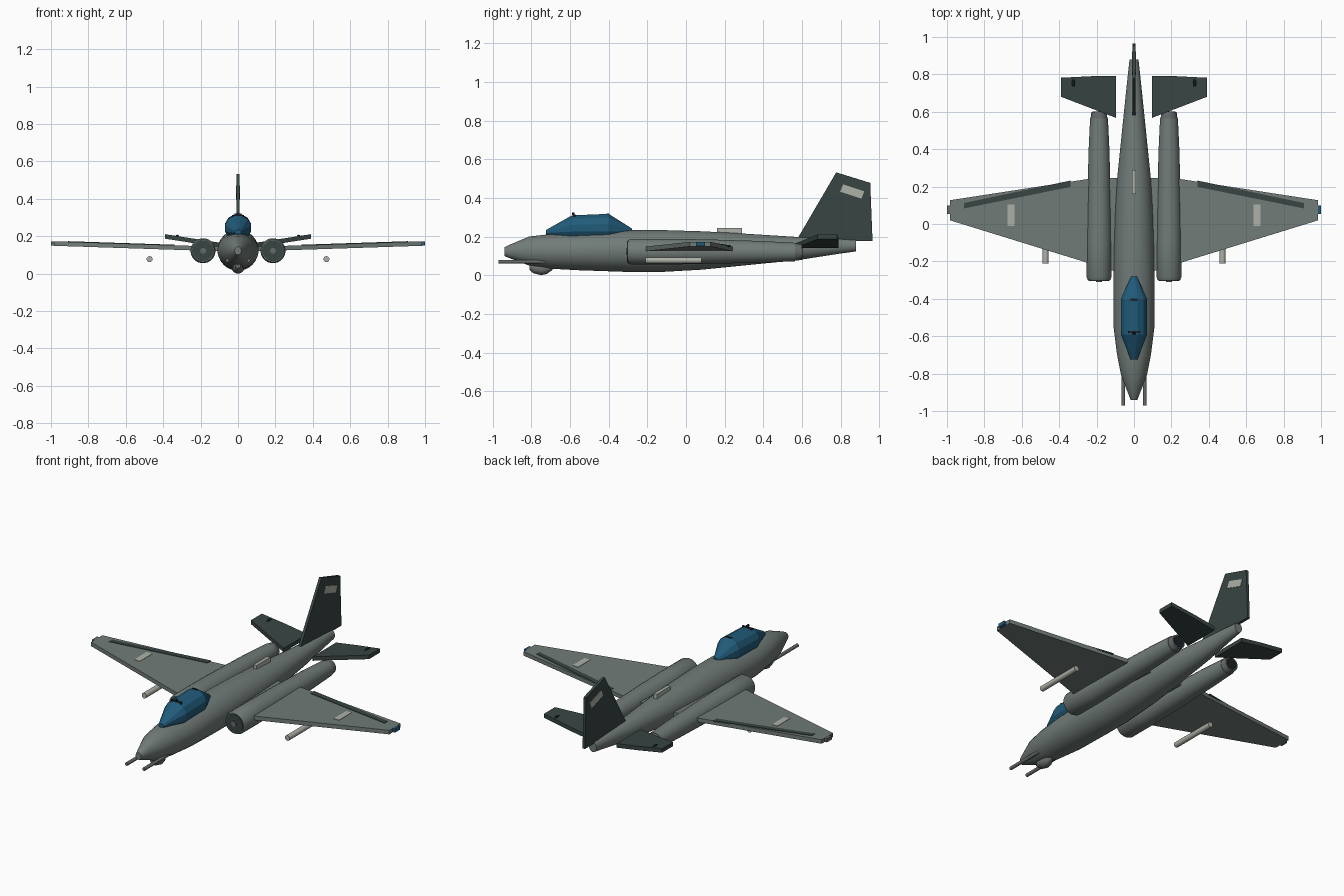
import bpy, bmesh, math
from mathutils import Vector

if "Cube" in bpy.data.objects:
    bpy.data.objects.remove(bpy.data.objects["Cube"])


def material(name, rgb):
    m = bpy.data.materials.new(name)
    m.diffuse_color = (*rgb, 1)
    m.use_nodes = True
    m.node_tree.nodes["Principled BSDF"].inputs["Base Color"].default_value = m.diffuse_color
    return m


GREY = material("grey green", (0.165, 0.2, 0.187))
DARK = material("dark green grey", (0.04, 0.06, 0.057))
BLUE = material("canopy blue", (0.015, 0.105, 0.195))
LIGHT = material("light grey", (0.42, 0.44, 0.39))
GUN = material("gun grey", (0.13, 0.145, 0.14))
BLACK = material("near black", (0.01, 0.015, 0.018))


def finish(name, bm, mat, smooth=None):
    bmesh.ops.recalc_face_normals(bm, faces=bm.faces)
    me = bpy.data.meshes.new(name)
    bm.to_mesh(me)
    bm.free()
    me.materials.append(mat)
    ob = bpy.data.objects.new(name, me)
    bpy.context.collection.objects.link(ob)
    if smooth:
        bpy.ops.object.select_all(action='DESELECT')
        bpy.context.view_layer.objects.active = ob
        ob.select_set(True)
        bpy.ops.object.shade_smooth_by_angle(angle=math.radians(smooth))
    return ob


def loft(name, stations, mat, sides=24, x=0.0, smooth=35):
    """Elliptical sections along y: (y, centre z, half width, half height)."""
    bm = bmesh.new()
    rings = []
    for y, z, rx, rz in stations:
        angles = [2 * math.pi * (i + 0.5) / sides for i in range(sides)]
        rings.append([bm.verts.new((x + rx * math.cos(a), y, z + rz * math.sin(a)))
                      for a in angles])
    for a, b in zip(rings, rings[1:]):
        for i in range(sides):
            j = (i + 1) % sides
            bm.faces.new((a[i], a[j], b[j], b[i]))
    bm.faces.new(rings[0])
    bm.faces.new(rings[-1])
    return finish(name, bm, mat, smooth)


def slab(name, outline, offset, mat):
    """Solid from an outline of 3D points, thickened both ways along offset."""
    bm = bmesh.new()
    off = Vector(offset)
    a = [bm.verts.new(Vector(p) + off) for p in outline]
    b = [bm.verts.new(Vector(p) - off) for p in outline]
    bm.faces.new(a)
    bm.faces.new(b[::-1])
    n = len(a)
    for i in range(n):
        j = (i + 1) % n
        bm.faces.new((a[i], a[j], b[j], b[i]))
    return finish(name, bm, mat)


def box(name, x, y, z, mat):
    """Box from (min, max) pairs."""
    zc, h = (z[0] + z[1]) / 2, (z[1] - z[0]) / 2
    return slab(name, [(x[0], y[0], zc), (x[1], y[0], zc),
                       (x[1], y[1], zc), (x[0], y[1], zc)], (0, 0, h), mat)


def rod(name, x, z, y0, y1, r, mat, sides=16):
    return loft(name, [(y0, z, r, r), (y1, z, r, r)], mat, sides, x)


def wing_z(x):
    return 0.128 + 0.033 * abs(x)


# Fuselage
loft("fuselage", [(-0.94, 0.122, 0.018, 0.022), (-0.92, 0.123, 0.026, 0.032),
                  (-0.81, 0.125, 0.069, 0.076), (-0.70, 0.123, 0.091, 0.090),
                  (-0.55, 0.122, 0.110, 0.097), (-0.32, 0.125, 0.110, 0.108),
                  (-0.15, 0.125, 0.109, 0.110), (0.08, 0.128, 0.101, 0.100),
                  (0.25, 0.132, 0.090, 0.087), (0.58, 0.138, 0.056, 0.060),
                  (0.80, 0.150, 0.033, 0.038), (0.88, 0.153, 0.024, 0.030)], GREY, 28)

# Canopy, with frame hoops
loft("canopy", [(-0.725, 0.222, 0.018, 0.012), (-0.59, 0.243, 0.073, 0.069),
                (-0.40, 0.246, 0.073, 0.074), (-0.28, 0.228, 0.015, 0.014)],
     BLUE, 12, smooth=20)
for name, y, top, w in (("front_frame", -0.578, 0.314, 0.032), ("rear_frame", -0.405, 0.320, 0.018)):
    box(name, (-w, w), (y - 0.006, y + 0.006), (top - 0.02, top), BLACK)
rod("canopy_knob", 0, 0.318, -0.59, -0.578, 0.008, BLACK, 8)

# Chin fairing
loft("chin_fairing", [(-0.81, 0.042, 0.014, 0.014), (-0.79, 0.034, 0.026, 0.024),
                      (-0.75, 0.027, 0.032, 0.027), (-0.72, 0.030, 0.026, 0.024),
                      (-0.69, 0.04, 0.010, 0.012)], GUN, 16, smooth=40)

# Spine aerial
box("spine_aerial", (-0.01, 0.01), (0.16, 0.29), (0.205, 0.245), LIGHT)

# Fin with a pale panel on each side
slab("fin", [(0, 0.57, 0.178), (0, 0.777, 0.532), (0, 0.953, 0.478), (0, 0.965, 0.176)],
     (0.008, 0, 0), DARK)
slab("fin_panels", [(0, 0.797, 0.432), (0, 0.813, 0.470), (0, 0.922, 0.434), (0, 0.908, 0.396)],
     (0.0105, 0, 0), LIGHT)

for s, side in ((1, "right"), (-1, "left")):
    # Wing half
    slab(side + "_wing", [(0, -0.285, wing_z(0)), (s * 0.25, -0.207, wing_z(0.25)),
                          (s * 0.985, 0.02, wing_z(0.985)), (s * 0.985, 0.127, wing_z(0.985)),
                          (s * 0.25, 0.24, wing_z(0.25)), (0, 0.25, wing_z(0))],
         (0, 0, 0.012), GREY)
    # Aileron strip and pale panel lying on the wing
    slab(side + "_aileron", [(s * x, y, wing_z(x) + 0.011) for x, y in
                             ((0.34, 0.198), (0.91, 0.083), (0.91, 0.112), (0.34, 0.232))],
         (0, 0, 0.004), DARK)
    slab(side + "_wing_panel", [(s * x, y, wing_z(x) + 0.011) for x, y in
                                ((0.64, -0.012), (0.677, -0.012), (0.677, 0.105), (0.64, 0.105))],
         (0, 0, 0.003), LIGHT)
    # Wing tip lamp
    box(side + "_tip_lamp", sorted((s * 0.97, s * 1.0)), (0.053, 0.098), (0.15, 0.172),
        BLUE if s > 0 else GUN)

    # Engine nacelle with intake, hub and exhaust
    x = s * 0.187
    loft(side + "_nacelle", [(y, z, r, r) for y, z, r in
                             ((-0.30, 0.122, 0.060), (-0.285, 0.122, 0.067), (-0.10, 0.122, 0.067),
                              (0.10, 0.122, 0.064), (0.40, 0.121, 0.056), (0.565, 0.120, 0.048))],
         GREY, 24, x)
    rod(side + "_intake", x, 0.122, -0.304, -0.29, 0.056, DARK, 24)
    rod(side + "_intake_hub", x, 0.122, -0.31, -0.29, 0.016, GUN)
    loft(side + "_exhaust", [(0.56, 0.12, 0.046, 0.046), (0.60, 0.12, 0.041, 0.041)], GUN, 24, x)
    rod(side + "_exhaust_core", x, 0.12, 0.59, 0.602, 0.034, BLACK, 24)

    # Tailplane with hinge cap
    slab(side + "_tailplane", [(s * a, y, 0.138 + 0.155 * a) for a, y in
                               ((0.095, 0.567), (0.39, 0.68), (0.39, 0.782), (0.23, 0.79), (0.095, 0.79))],
         (0, 0, 0.012), DARK)
    loft(side + "_hinge_cap", [(0.735, 0.197, 0.006, 0.006), (0.755, 0.198, 0.010, 0.010),
                               (0.775, 0.197, 0.006, 0.006)], BLACK, 10, s * 0.325)

    # Nose gun and underwing pod
    rod(side + "_gun", s * 0.057, 0.07, -0.97, -0.70, 0.010, GUN, 12)
    rod(side + "_pod", s * 0.473, 0.077, -0.21, 0.08, 0.016, LIGHT, 16)
